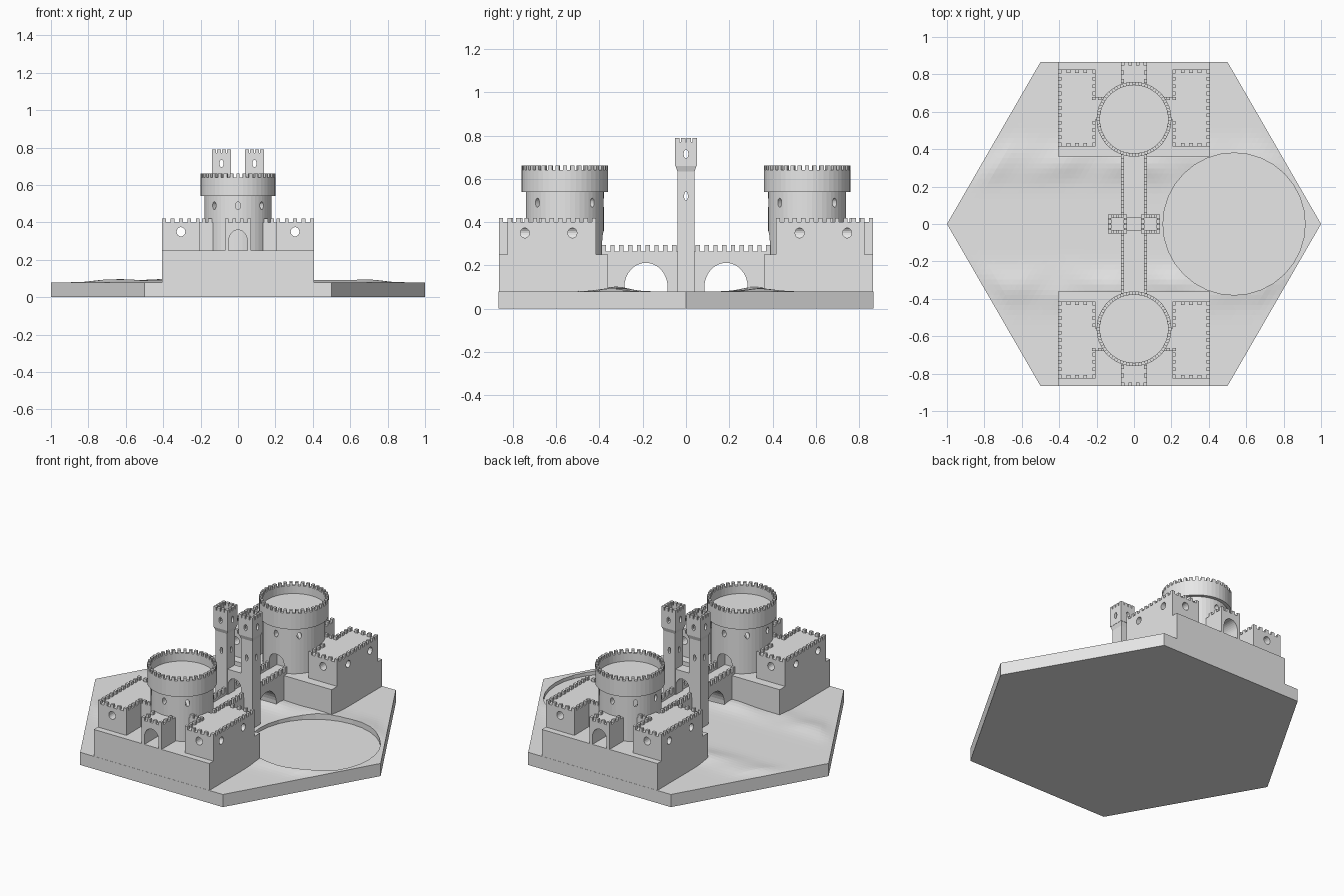
import bpy, bmesh, math
from mathutils import Matrix, Vector, noise

if "Cube" in bpy.data.objects:
    bpy.data.objects.remove(bpy.data.objects["Cube"])

stone = bpy.data.materials.new("pale_grey_stone")
stone.use_nodes = True
stone.diffuse_color = (0.8, 0.8, 0.8, 1)
stone.node_tree.nodes["Principled BSDF"].inputs["Base Color"].default_value = (0.8, 0.8, 0.8, 1)


def finish(name, bm):
    bmesh.ops.recalc_face_normals(bm, faces=bm.faces)
    mesh = bpy.data.meshes.new(name)
    bm.to_mesh(mesh)
    bm.free()
    mesh.materials.append(stone)
    ob = bpy.data.objects.new(name, mesh)
    bpy.context.scene.collection.objects.link(ob)
    return ob


def add_box(bm, x0, x1, y0, y1, z0, z1):
    m = Matrix.Translation(((x0 + x1) / 2, (y0 + y1) / 2, (z0 + z1) / 2))
    bmesh.ops.create_cube(bm, size=1, matrix=m @ Matrix.Diagonal((abs(x1 - x0), abs(y1 - y0), z1 - z0, 1)))


def box(name, *limits):
    bm = bmesh.new()
    add_box(bm, *limits)
    return finish(name, bm)


def prism(name, points, offset):
    """Extrude a planar outline along an offset."""
    bm = bmesh.new()
    face = bm.faces.new([bm.verts.new(p) for p in points])
    ext = bmesh.ops.extrude_face_region(bm, geom=[face])
    bmesh.ops.translate(bm, vec=offset, verts=[v for v in ext["geom"] if isinstance(v, bmesh.types.BMVert)])
    return finish(name, bm)


def disc(name, x, y, r, z0, z1, n=48):
    ring = [(x + r * math.cos(math.tau * i / n), y + r * math.sin(math.tau * i / n), z0) for i in range(n)]
    return prism(name, ring, (0, 0, z1 - z0))


def bore(centre, angle, length, rx, rz, start=0):
    """Oval cutter running horizontally from a centre at an angle."""
    d = Vector((math.cos(angle), math.sin(angle), 0))
    side = Vector((-d.y, d.x, 0))
    pts = [Vector(centre) + d * start + side * rx * math.cos(t) + Vector((0, 0, rz * math.sin(t)))
           for t in (math.tau * i / 16 for i in range(16))]
    return prism("bore_cutter", pts, d * length)


def arch(across, centre, half, z0, spring, top, start, end):
    """Arched cutter; 'across' is the axis of its width."""
    outline = [(-half, z0)] + [(-half * math.cos(math.pi * i / 16), spring + (top - spring) * math.sin(math.pi * i / 16))
                               for i in range(17)] + [(half, z0)]
    if across == "x":
        return prism("arch_cutter", [(centre + u, start, z) for u, z in outline], (0, end - start, 0))
    return prism("arch_cutter", [(start, centre + u, z) for u, z in outline], (end - start, 0, 0))


def cut(target, cutters):
    for c in cutters:
        mod = target.modifiers.new("opening", "BOOLEAN")
        mod.operation, mod.solver, mod.object = "DIFFERENCE", "EXACT", c
    bpy.context.view_layer.update()
    evaluated = target.evaluated_get(bpy.context.evaluated_depsgraph_get())
    mesh = bpy.data.meshes.new_from_object(evaluated)
    target.modifiers.clear()
    target.data = mesh
    for c in cutters:
        bpy.data.objects.remove(c)


def merlon_row(bm, a, b, fixed, axis, z0, z1, inward, pitch=0.041, skip=None):
    """Row of merlons along one edge, set in from the edge by its thickness."""
    n = max(1, round((b - a - 0.02) / pitch))
    for i in range(n + 1):
        u = a + (b - a - 0.02) * i / n
        if skip and skip[0] < u + 0.01 < skip[1]:
            continue
        span = sorted((fixed, fixed + inward * 0.017))
        if axis == "x":
            add_box(bm, u, u + 0.02, *span, z0, z1)
        else:
            add_box(bm, *span, u, u + 0.02, z0, z1)


def battlements(name, x0, x1, y0, y1, z0, z1, pitch=0.041, gap_left=None, gap_right=None, gap_front=None, gap_back=None):
    bm = bmesh.new()
    merlon_row(bm, x0, x1, y0, "x", z0, z1, 1, pitch, gap_front)
    merlon_row(bm, x0, x1, y1, "x", z0, z1, -1, pitch, gap_back)
    merlon_row(bm, y0, y1, x0, "y", z0, z1, 1, pitch, gap_left)
    merlon_row(bm, y0, y1, x1, "y", z0, z1, -1, pitch, gap_right)
    return finish(name, bm)


# Hexagonal ground with low river banks and a sunken round lake
bm = bmesh.new()
hexagon = [bm.verts.new((math.cos(math.pi * i / 3), math.sin(math.pi * i / 3), 0.08)) for i in range(6)]
top = bm.faces.new(hexagon)
ext = bmesh.ops.extrude_face_region(bm, geom=[top])
bmesh.ops.translate(bm, vec=(0, 0, -0.08), verts=[v for v in ext["geom"] if isinstance(v, bmesh.types.BMVert)])
if top.is_valid:
    poked = bmesh.ops.poke(bm, faces=[top])["faces"]
    edges = list({e for f in poked for e in f.edges})
    bmesh.ops.subdivide_edges(bm, edges=edges, cuts=31, use_grid_fill=True)
for v in bm.verts:
    x, y = v.co.x, v.co.y
    reach = max(abs(y), abs(x) * math.sqrt(3) / 2 + abs(y) / 2) / (math.sqrt(3) / 2)
    if v.co.z > 0.07 and reach < 0.999:
        fade = min(1, (1 - reach) / 0.1)
        bank = math.exp(-((abs(y) - 0.33) / 0.09) ** 2)
        v.co.z += fade * bank * (0.016 + 0.012 * noise.noise((x * 5, y * 5, 0)))
ground = finish("ground", bm)
cut(ground, [disc("lake_cutter", 0.535, 0, 0.38, 0.058, 0.3, 32)])

# Matching fort at each end of the bridge
for s, end in ((-1, "front"), (1, "back")):
    def ys(a, b):
        return sorted((s * a, s * b))
    cy = s * 0.56
    box(end + "_plinth", -0.405, 0.405, *ys(0.36, 0.865), 0, 0.25)

    # Corner halls with round windows
    for k, side in ((-1, "right"), (1, "left")):
        x0, x1 = sorted((k * 0.205, k * 0.405))
        y0, y1 = ys(0.415, 0.825)
        hall = box(f"{end}_{side}_hall", x0, x1, y0, y1, 0.25, 0.4)
        cut(hall, [bore((k * 0.305, y0 - 0.05, 0.35), math.pi / 2, 0.6, 0.023, 0.025)]
            + [bore((k * 0.305, s * y, 0.35), 0 if k > 0 else math.pi, 0.2, 0.021, 0.023) for y in (0.525, 0.745)])
        gap = ys(0.55, 0.68)
        battlements(f"{end}_{side}_hall_merlons", x0, x1, y0, y1, 0.4, 0.42,
                    gap_right=gap if k < 0 else None, gap_left=gap if k > 0 else None)
        # Short wall joining hall and keep
        box(f"{end}_{side}_link_wall", *sorted((k * 0.1, k * 0.205)), *ys(0.56, 0.68), 0.25, 0.4)
        bm = bmesh.new()
        merlon_row(bm, *sorted((k * 0.14, k * 0.225)), s * 0.68, "x", 0.4, 0.42, -s)
        finish(f"{end}_{side}_link_merlons", bm)

    # Round keep with oval windows and a door facing the bridge
    keep = disc(end + "_keep", 0, cy, 0.18, 0.25, 0.54)
    cut(keep, [bore((0, cy, 0.49), math.pi * i / 4, 0.3, 0.013, 0.021, -0.15 if i == 0 else 0.1) for i in range(8)]
        + [arch("x", 0, 0.05, 0.24, 0.31, 0.36, *ys(0.3, 0.46))])
    crown = disc(end + "_keep_crown", 0, cy, 0.2, 0.54, 0.64)
    cut(crown, [disc("crown_cutter", 0, cy, 0.182, 0.59, 0.7)])
    bm = bmesh.new()
    for i in range(36):
        turn = Matrix.Translation((0, cy, 0.65)) @ Matrix.Rotation(math.tau * i / 36, 4, "Z")
        bmesh.ops.create_cube(bm, size=1, matrix=turn @ Matrix.Translation((0.191, 0, 0)) @ Matrix.Diagonal((0.018, 0.018, 0.022, 1)))
    finish(end + "_keep_merlons", bm)

    # Arched gatehouse
    gate = box(end + "_gatehouse", -0.07, 0.07, *ys(0.72, 0.865), 0.25, 0.4)
    cut(gate, [arch("x", 0, 0.05, 0.24, 0.3, 0.36, *ys(0.7, 0.9))])
    y0, y1 = ys(0.755, 0.865)
    inner = (-0.2, 0.2)
    battlements(end + "_gatehouse_merlons", -0.07, 0.07, y0, y1, 0.4, 0.42, 0.036,
                gap_front=inner if s > 0 else None, gap_back=inner if s < 0 else None)

    # Bridge span with one arch and crenellated parapets
    span = box(end + "_bridge_span", -0.07, 0.07, *ys(0, 0.37), 0.03, 0.25)
    cut(span, [arch("y", s * 0.185, 0.1, 0.01, 0.1, 0.212, -0.2, 0.2)])
    bm = bmesh.new()
    for k in (-1, 1):
        add_box(bm, *sorted((k * 0.053, k * 0.07)), *ys(0.03, 0.39), 0.25, 0.265)
        merlon_row(bm, *ys(0.045, 0.39), k * 0.07, "y", 0.265, 0.295, -k)
    finish(end + "_bridge_parapets", bm)

# Twin slender towers at mid bridge
for k, side in ((-1, "right"), (1, "left")):
    cx = k * 0.088
    shaft = box(side + "_tower_shaft", cx - 0.04, cx + 0.04, -0.04, 0.04, 0.03, 0.64)
    cut(shaft, [bore((cx - 0.1, 0, 0.52), 0, 0.2, 0.009, 0.02), bore((cx, -0.1, 0.52), math.pi / 2, 0.2, 0.009, 0.02)])
    # Flared corbel below the head
    bm = bmesh.new()
    m = Matrix.Translation((cx, 0, 0.65)) @ Matrix.Rotation(math.pi / 4, 4, "Z")
    bmesh.ops.create_cone(bm, cap_ends=True, segments=4, radius1=0.04 * math.sqrt(2),
                          radius2=0.05 * math.sqrt(2), depth=0.03, matrix=m)
    finish(side + "_tower_corbel", bm)
    head = box(side + "_tower_head", cx - 0.05, cx + 0.05, -0.05, 0.05, 0.66, 0.77)
    cut(head, [box("roof_cutter", cx - 0.035, cx + 0.035, -0.035, 0.035, 0.68, 0.8),
               bore((cx - 0.1, 0, 0.715), 0, 0.2, 0.011, 0.02), bore((cx, -0.1, 0.715), math.pi / 2, 0.2, 0.011, 0.02)])
    battlements(side + "_tower_merlons", cx - 0.05, cx + 0.05, -0.05, 0.05, 0.77, 0.79, 0.027)

# Arched gate between the twin towers
middle = box("middle_gate", -0.06, 0.06, -0.035, 0.035, 0.25, 0.41)
cut(middle, [arch("x", 0, 0.045, 0.24, 0.31, 0.36, -0.1, 0.1)])
